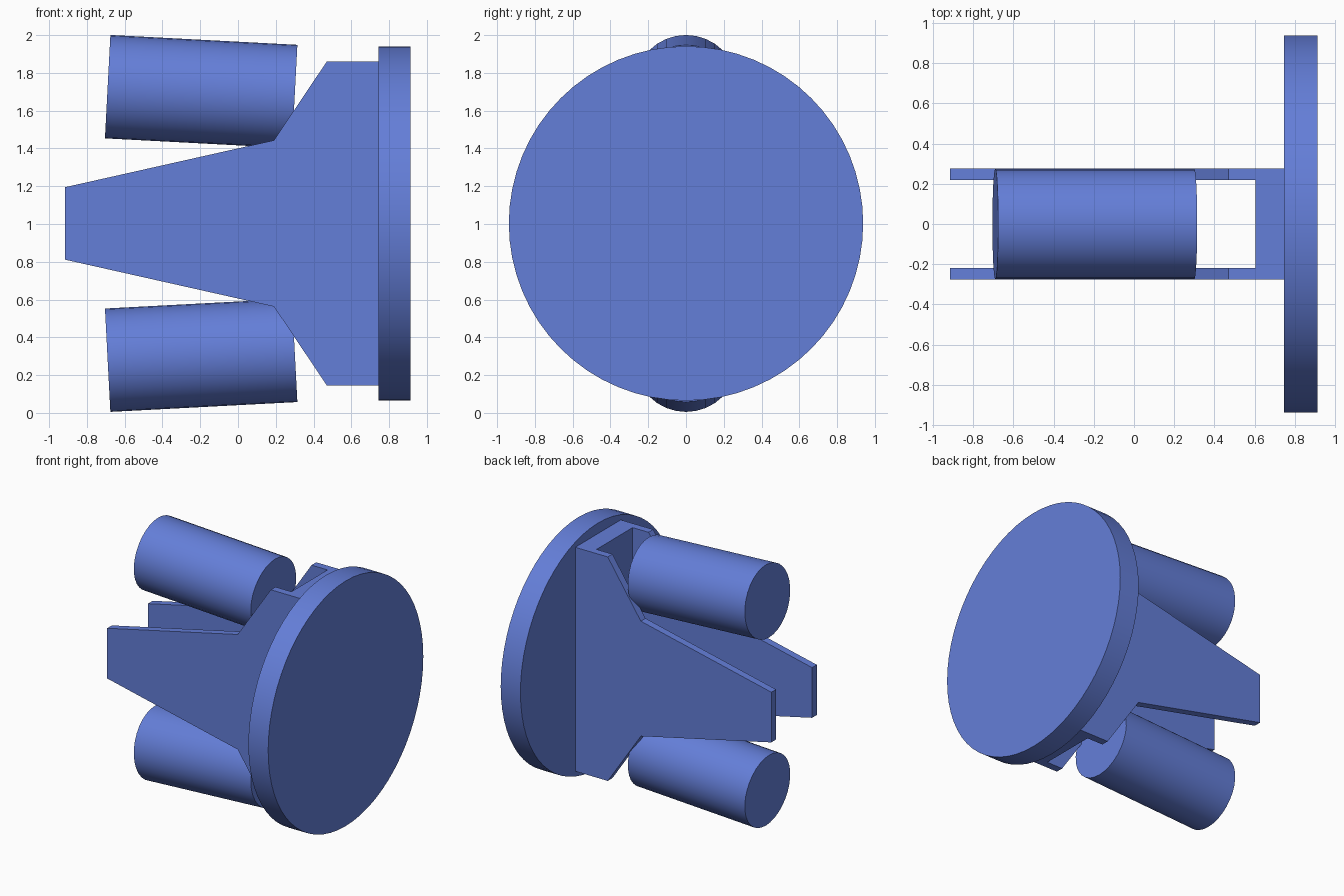
import bpy, bmesh, math
from mathutils import Vector

cube = bpy.data.objects.get("Cube")
if cube:
    bpy.data.objects.remove(cube, do_unlink=True)

MID_Z = 1.003

# Single painted finish
blue = bpy.data.materials.new("blue paint")
blue.use_nodes = True
colour = (0.127, 0.209, 0.687, 1.0)
blue.diffuse_color = colour
blue.node_tree.nodes["Principled BSDF"].inputs["Base Color"].default_value = colour


def cylinder(name, start, end, radius, sides):
    """Closed cylinder running between two points."""
    a, b = Vector(start), Vector(end)
    axis = b - a
    bpy.ops.mesh.primitive_cylinder_add(
        vertices=sides, radius=radius, depth=axis.length, location=(a + b) / 2,
        rotation=axis.to_track_quat('Z', 'Y').to_euler())
    obj = bpy.context.object
    obj.name = name
    obj.data.materials.append(blue)
    bpy.ops.object.shade_smooth_by_angle(angle=math.radians(30))
    return obj


def extrude_profile(name, points, y0, y1):
    """Prism made from an x-z outline pulled along y."""
    bm = bmesh.new()
    face = bm.faces.new([bm.verts.new((x, y0, z)) for x, z in points])
    pulled = bmesh.ops.extrude_face_region(bm, geom=[face])["geom"]
    verts = [g for g in pulled if isinstance(g, bmesh.types.BMVert)]
    bmesh.ops.translate(bm, verts=verts, vec=(0, y1 - y0, 0))
    bmesh.ops.recalc_face_normals(bm, faces=bm.faces)
    mesh = bpy.data.meshes.new(name)
    bm.to_mesh(mesh)
    bm.free()
    mesh.materials.append(blue)
    obj = bpy.data.objects.new(name, mesh)
    bpy.context.collection.objects.link(obj)
    return obj


# Round end plate
cylinder("end_plate", (0.745, 0, MID_Z), (0.912, 0, MID_Z), 0.938, 64)

# Forked bracket: upper half outline mirrored about the centre line
half = [(-0.915, 0.192), (0.19, 0.44), (0.47, 0.857), (0.745, 0.857)]
outline = [(x, MID_Z + h) for x, h in half]
outline += [(x, MID_Z - h) for x, h in reversed(half)]
bracket = extrude_profile("forked_bracket", outline, -0.275, 0.275)

# Channel cut that leaves two arms and a back web
slot = extrude_profile("slot_cutter", [(-1.2, -0.2), (0.605, -0.2), (0.605, 2.2), (-1.2, 2.2)],
                       -0.218, 0.218)
slot.hide_render = True
cut = bracket.modifiers.new("slot", 'BOOLEAN')
cut.operation = 'DIFFERENCE'
cut.solver = 'EXACT'
cut.object = slot
bpy.ops.object.select_all(action='DESELECT')
bpy.context.view_layer.objects.active = bracket
bracket.select_set(True)
bpy.ops.object.modifier_apply(modifier=cut.name)
bpy.data.objects.remove(slot, do_unlink=True)

# Slightly tilted rollers above and below the arms
for name, s in (("upper_roller", 1), ("lower_roller", -1)):
    cylinder(name, (-0.69, 0, MID_Z + s * 0.724), (0.30, 0, MID_Z + s * 0.672), 0.274, 32)
